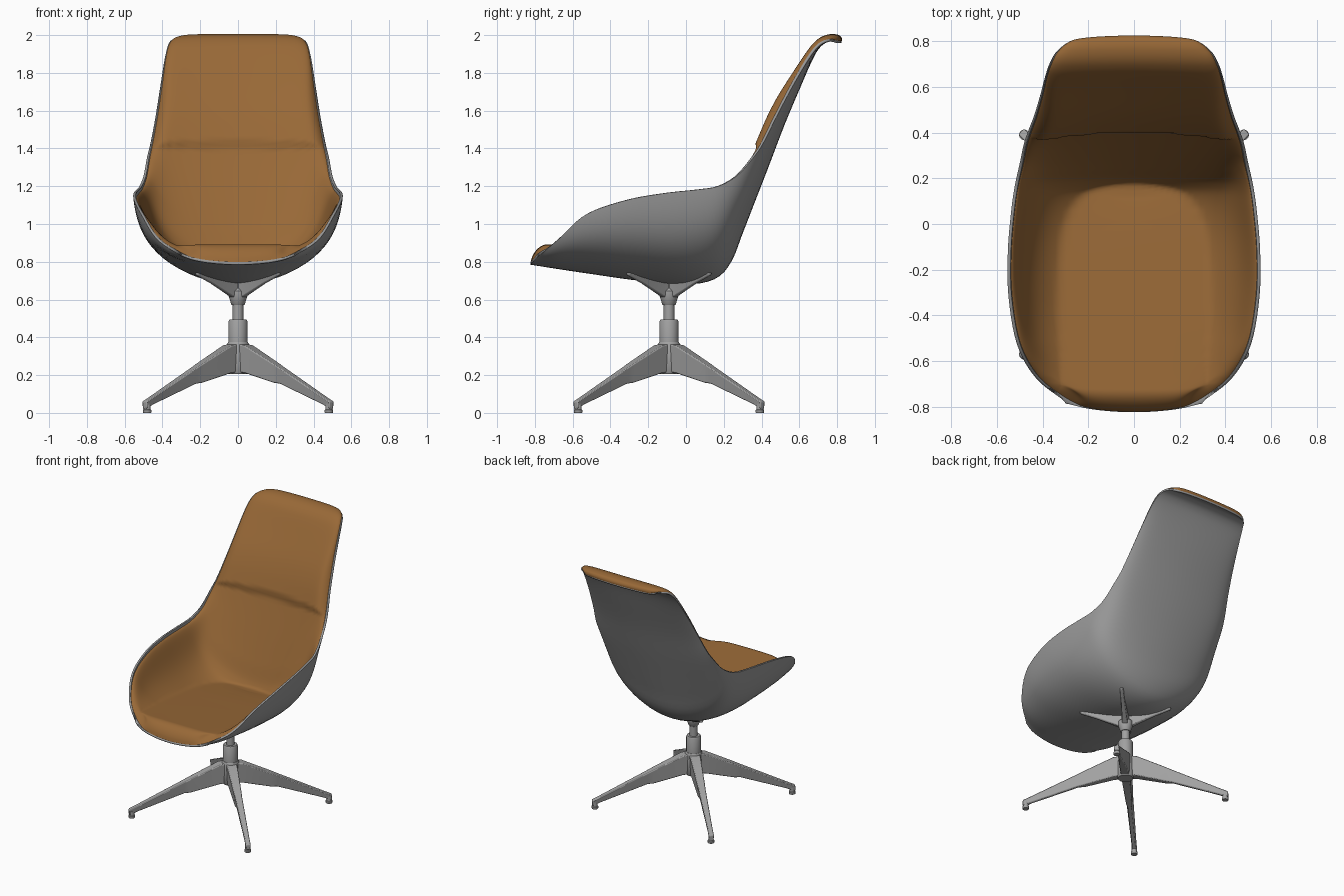
import bpy, bmesh, math
from mathutils import Vector, Matrix

if "Cube" in bpy.data.objects:
    bpy.data.objects.remove(bpy.data.objects["Cube"], do_unlink=True)


def material(name, rgb):
    m = bpy.data.materials.new(name)
    m.use_nodes = True
    m.diffuse_color = (*rgb, 1)
    bsdf = m.node_tree.nodes["Principled BSDF"]
    bsdf.inputs["Base Color"].default_value = (*rgb, 1)
    bsdf.inputs["Roughness"].default_value = 0.6
    return m


LEATHER = material("tan leather", (0.315, 0.14, 0.038))
SHELL = material("grey shell", (0.32, 0.32, 0.32))
METAL = material("grey metal", (0.36, 0.36, 0.36))


def finish(name, bm, mat, angle=40):
    me = bpy.data.meshes.new(name)
    bm.to_mesh(me)
    bm.free()
    me.materials.append(mat)
    ob = bpy.data.objects.new(name, me)
    bpy.context.collection.objects.link(ob)
    bpy.ops.object.select_all(action="DESELECT")
    ob.select_set(True)
    bpy.context.view_layer.objects.active = ob
    bpy.ops.object.shade_smooth_by_angle(angle=math.radians(angle))
    return ob


# Shell sections, front to top: centre y, z, then rim half width, y, z, and arc
SECTIONS = [
    (-.825, .785, .30, -.78, .83, 55), (-.70, .765, .43, -.675, .92, 75),
    (-.50, .735, .512, -.53, 1.05, 85), (-.25, .70, .55, -.32, 1.125, 85),
    (0, .68, .553, -.12, 1.162, 85), (.155, .71, .538, .06, 1.182, 85),
    (.24, .80, .522, .17, 1.20, 85), (.30, .95, .50, .27, 1.255, 80),
    (.37, 1.13, .482, .355, 1.35, 75), (.44, 1.31, .463, .41, 1.43, 75),
    (.52, 1.52, .438, .475, 1.56, 75), (.60, 1.71, .411, .565, 1.73, 75),
    (.675, 1.88, .387, .655, 1.88, 70), (.72, 1.945, .367, .71, 1.945, 65),
    (.77, 1.967, .335, .76, 1.965, 60), (.822, 1.957, .27, .80, 1.957, 60),
]


def section(u):
    """Catmull-Rom blend of the sections, u in 0..1."""
    n = len(SECTIONS) - 1
    i = min(max(int(u * n), 0), n - 1)
    t = u * n - i
    a, b, c, d = (Vector(SECTIONS[min(max(k, 0), n)]) for k in range(i - 1, i + 3))
    if i == 0:
        a = 2 * b - c
    if i == n - 1:
        d = 2 * c - b
    return b + 0.5 * t * (c - a + t * (2 * a - 5 * b + 4 * c - d + t * (3 * (b - c) + d - a)))


def surface(u, s):
    cy, cz, w, ry, rz, arc = section(u)
    top = math.radians(arc)
    a = s * top
    k = (1 - math.cos(a)) / (1 - math.cos(top))
    full = 1 + 0.05 * math.sin(math.pi * s) ** 2
    return Vector((w * full * math.sin(a) / math.sin(top), cy + (ry - cy) * k, cz + (rz - cz) * k))


def inward(u, s):
    h = 0.004
    du = surface(min(u + h, 1), s) - surface(max(u - h, 0), s)
    ds = surface(u, min(s + h, 1)) - surface(u, max(s - h, -1))
    return ds.cross(du).normalized()


def step(lo, hi, x):
    t = min(max((x - lo) / (hi - lo), 0), 1)
    return t * t * (3 - 2 * t)


def sheet(point, rows, cols, flip=False):
    """Grid over the surface, denser towards its borders."""
    bm = bmesh.new()
    grid = []
    for i in range(rows + 1):
        u = i / rows
        u -= 0.75 * math.sin(math.tau * u) / math.tau
        grid.append([bm.verts.new(point(u, math.sin(math.pi * (j / cols - 0.5))))
                     for j in range(cols + 1)])
    for i in range(rows):
        for j in range(cols):
            f = [grid[i][j], grid[i][j + 1], grid[i + 1][j + 1], grid[i + 1][j]]
            bm.faces.new(f[::-1] if flip else f)
    return bm


# Outer shell
shell = finish("seat_shell", sheet(surface, 90, 48, flip=True), SHELL)
solid = shell.modifiers.new("thickness", "SOLIDIFY")
solid.thickness = 0.014
solid.offset = -1


# Upholstery: padding over the shell, with a flat seat pad and a raised head panel
def padding(u, s):
    side = s * 0.975
    p = surface(u, side)
    n = inward(min(max(u, 0.045), 0.985), side)
    thick = 0.048 - 0.028 * step(1.5, 1.97, p.z)
    seat_height = 0.812 + 0.085 * (0.2 - p.y)
    if n.z > 0.3:
        thick = max(thick, (seat_height - p.z) / n.z - 0.012)
    thick += 0.022 * step(1.405, 1.425, p.z + 0.06 * n.z) * (1 - 0.7 * step(1.6, 1.95, p.z))
    edge = math.sqrt(1 - abs(s) ** 5)
    for d in (u / 0.045, (1 - u) / 0.035):
        edge *= math.sqrt(1 - (1 - min(d, 1)) ** 2)
    return p + n * (0.012 + thick * edge)


finish("upholstery", sheet(padding, 220, 80), LEATHER, 60)

# Pedestal axis
AXIS = Vector((0, -0.09, 0))


def lathe(name, profile, centre=AXIS, sides=32):
    bm = bmesh.new()
    rings = []
    for r, z in profile:
        rings.append([bm.verts.new(centre + Vector((r * math.cos(a), r * math.sin(a), z)))
                      for a in (math.tau * k / sides for k in range(sides))])
    for lo, hi in zip(rings, rings[1:]):
        for k in range(sides):
            m = (k + 1) % sides
            bm.faces.new((lo[k], lo[m], hi[m], hi[k]))
    bm.faces.new(rings[0][::-1])
    bm.faces.new(rings[-1])
    return finish(name, bm, METAL)


lathe("hub", [(.05, .205), (.058, .215), (.058, .365), (.052, .375)])
lathe("column_sleeve", [(.05, .37), (.05, .485), (.045, .495)])
lathe("gas_column", [(.028, .49), (.028, .58)])
lathe("swivel_head", [(.032, .57), (.036, .575), (.05, .62), (.05, .645), (.035, .66), (.035, .685)])


def blade(name, stations, angle):
    """Tapered beam; stations are radius, low z, high z, half width low, half width high."""
    bm = bmesh.new()
    rings = [[bm.verts.new((r, y, z)) for y, z in ((-wl, lo), (wl, lo), (wh, hi), (-wh, hi))]
             for r, lo, hi, wl, wh in stations]
    for a, b in zip(rings, rings[1:]):
        for k in range(4):
            m = (k + 1) % 4
            bm.faces.new((a[k], a[m], b[m], b[k]))
    bm.faces.new(rings[0][::-1])
    bm.faces.new(rings[-1])
    bmesh.ops.recalc_face_normals(bm, faces=bm.faces)
    bm.transform(Matrix.Translation(AXIS) @ Matrix.Rotation(angle, 4, "Z"))
    ob = finish(name, bm, METAL, 30)
    bev = ob.modifiers.new("soft edges", "BEVEL")
    bev.width = 0.006
    bev.segments = 2


LEG = [(.03, .215, .365, .03, .036), (.08, .21, .358, .028, .036), (.28, .16, .265, .02, .028),
       (.32, .155, .245, .012, .026), (.64, .045, .09, .011, .019), (.70, .02, .062, .016, .018)]
ARM = [(.02, .60, .69, .02, .024), (.07, .625, .70, .016, .022), (.20, .685, .725, .01, .02),
       (.31, .728, .742, .008, .014)]

# Four diagonal legs with feet, and four arms under the shell
for side, sx in (("left", 1), ("right", -1)):
    for end, sy in (("front", -1), ("back", 1)):
        angle = math.atan2(sy, sx)
        blade(f"{end}_{side}_leg", LEG, angle)
        blade(f"{end}_{side}_support_arm", ARM, angle)
        foot = AXIS + Vector((sx, sy, 0)) * 0.481
        lathe(f"{end}_{side}_foot", [(.021, 0), (.023, .004), (.023, .016), (.018, .018), (.018, .05)],
              foot, 20)
